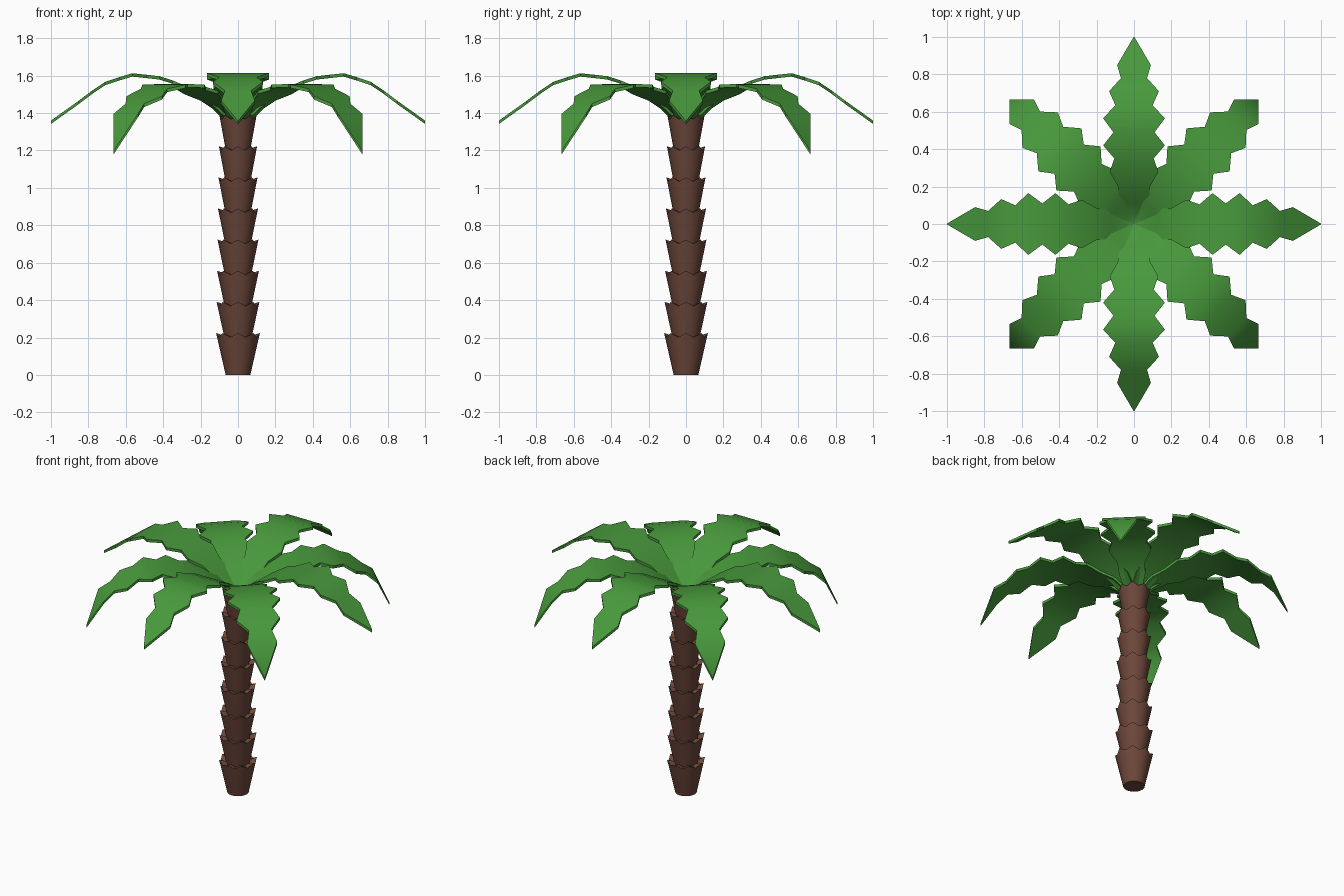
import bpy, bmesh, math
from mathutils import Vector

if "Cube" in bpy.data.objects:
    bpy.data.objects.remove(bpy.data.objects["Cube"])


def material(name, rgb):
    m = bpy.data.materials.new(name)
    m.diffuse_color = (*rgb, 1)
    m.use_nodes = True
    m.node_tree.nodes["Principled BSDF"].inputs["Base Color"].default_value = m.diffuse_color
    return m


BARK = material("bark brown", (0.15, 0.062, 0.042))
LEAF = material("leaf green", (0.065, 0.32, 0.045))


def finish(name, bm, mat, angle):
    bmesh.ops.recalc_face_normals(bm, faces=bm.faces[:])
    me = bpy.data.meshes.new(name)
    bm.to_mesh(me)
    bm.free()
    me.materials.append(mat)
    ob = bpy.data.objects.new(name, me)
    bpy.context.collection.objects.link(ob)
    bpy.ops.object.select_all(action='DESELECT')
    bpy.context.view_layer.objects.active = ob
    ob.select_set(True)
    bpy.ops.object.shade_smooth_by_angle(angle=math.radians(angle))
    return ob


# Trunk: stacked cups with a jagged rim of eight points
def trunk_segment(i, z0, z1, r0, r1):
    bm = bmesh.new()
    n = 16
    low, rim = [], []
    for k in range(n):
        a = math.tau * k / n
        peak = k % 2 == 0
        c, s = math.cos(a), math.sin(a)
        low.append(bm.verts.new((r0 * c, r0 * s, z0)))
        r = r1 if peak else r1 * 0.93
        rim.append(bm.verts.new((r * c, r * s, z1 if peak else z1 - 0.022)))
    centre = bm.verts.new((0, 0, z1 - 0.035))
    bm.faces.new(low)
    for k in range(n):
        j = (k + 1) % n
        bm.faces.new((low[k], low[j], rim[j], rim[k]))
        bm.faces.new((rim[k], rim[j], centre))
    finish(f"trunk_segment_{i}", bm, BARK, 40)


for i in range(8):
    top = 0.224 + 0.1665 * i
    trunk_segment(i, max(0, top - 0.224), top,
                  0.066 - 0.001 * i, 0.117 - 0.0025 * i)


# Fronds: zigzag-edged blades; each station is (distance, height, half width)
LONG = [(0.0, 1.365, 0.004), (0.05, 1.38, 0.055), (0.12, 1.445, 0.08),
        (0.2, 1.50, 0.085), (0.28, 1.545, 0.13), (0.35, 1.575, 0.105),
        (0.42, 1.597, 0.165), (0.49, 1.605, 0.11), (0.565, 1.613, 0.165),
        (0.635, 1.592, 0.10), (0.71, 1.567, 0.133), (0.78, 1.52, 0.07),
        (0.85, 1.467, 0.09), (1.0, 1.36, 0.002)]
DROOP = [(0.0, 1.365, 0.004), (0.05, 1.38, 0.055), (0.12, 1.445, 0.08),
         (0.2, 1.485, 0.085), (0.28, 1.52, 0.13), (0.35, 1.54, 0.105),
         (0.42, 1.553, 0.167), (0.49, 1.555, 0.11), (0.56, 1.552, 0.163),
         (0.635, 1.53, 0.10), (0.71, 1.49, 0.134), (0.78, 1.45, 0.07),
         (0.85, 1.395, 0.093), (0.94, 1.20, 0.002)]


def frond(name, stations, angle, thick=0.018):
    bm = bmesh.new()
    out = Vector((math.cos(angle), math.sin(angle), 0))
    side = Vector((-out.y, out.x, 0))
    up = Vector((0, 0, 1))
    rings = []
    for d, z, w in stations:
        p = out * d + up * z
        rings.append([bm.verts.new(q) for q in (
            p - side * w, p, p + side * w,
            p + side * w - up * thick, p - up * thick,
            p - side * w - up * thick)])
    for a, b in zip(rings, rings[1:]):
        for k in range(6):
            j = (k + 1) % 6
            bm.faces.new((a[k], a[j], b[j], b[k]))
    bm.faces.new(rings[0])
    bm.faces.new(rings[-1])
    finish(name, bm, LEAF, 40)


for i in range(4):
    a = math.pi / 2 * i
    frond(f"long_frond_{i}", LONG, a)
    frond(f"drooping_frond_{i}", DROOP, a + math.pi / 4)
